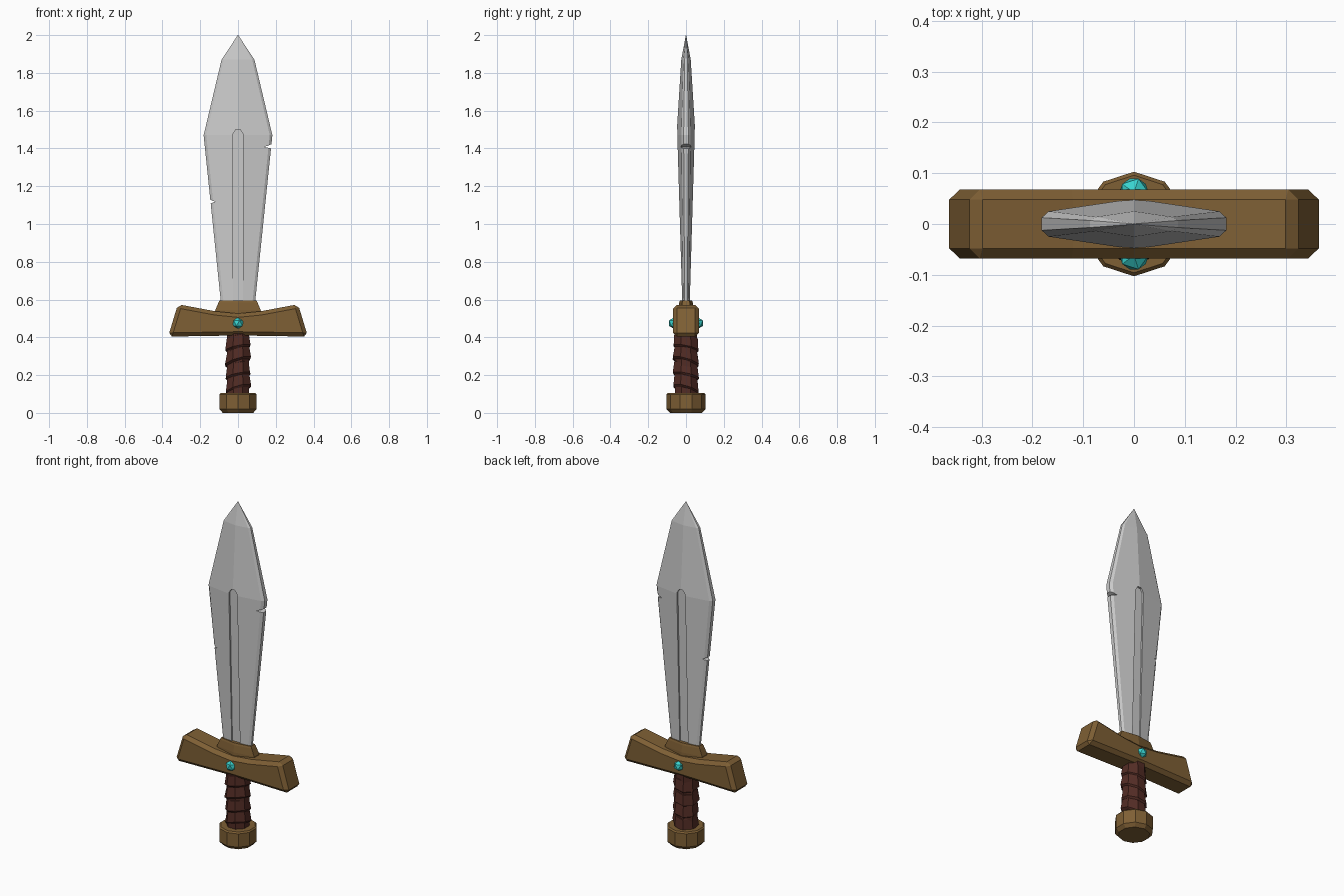
import bpy, bmesh, random
from math import cos, sin, pi, radians

if "Cube" in bpy.data.objects:
    bpy.data.objects.remove(bpy.data.objects["Cube"])

random.seed(4)


def material(name, color):
    m = bpy.data.materials.new(name)
    m.diffuse_color = (*color, 1)
    m.use_nodes = True
    m.node_tree.nodes["Principled BSDF"].inputs["Base Color"].default_value = m.diffuse_color
    return m


BRONZE = material("bronze", (0.21, 0.115, 0.035))
LEATHER = material("leather", (0.085, 0.025, 0.018))
TEAL = material("teal", (0.04, 0.65, 0.62))


def finish(name, bm, mat=None):
    bmesh.ops.recalc_face_normals(bm, faces=bm.faces)
    me = bpy.data.meshes.new(name)
    bm.to_mesh(me)
    bm.free()
    ob = bpy.data.objects.new(name, me)
    bpy.context.collection.objects.link(ob)
    if mat:
        me.materials.append(mat)
    return ob


def loft(name, rings, mat=None):
    """Skin a closed body through rings of equal point count."""
    bm = bmesh.new()
    rows = [[bm.verts.new(p) for p in r] for r in rings]
    n = len(rows[0])
    for a, b in zip(rows, rows[1:]):
        for i in range(n):
            j = (i + 1) % n
            bm.faces.new((a[i], a[j], b[j], b[i]))
    bm.faces.new(rows[0])
    bm.faces.new(rows[-1])
    return finish(name, bm, mat)


def prism(name, pts, y0, y1, mat=None):
    return loft(name, [[(x, y, z) for x, z in pts] for y in (y0, y1)], mat)


def ring(n, r, z, turn=0.0):
    return [(r * cos(turn + 2 * pi * i / n), r * sin(turn + 2 * pi * i / n), z)
            for i in range(n)]


# blade: flattened eight-sided section with narrow chamfers along the edges
def blade_ring(z, w, t, edge, ch):
    half = [(w, edge / 2), (w - ch, edge), (0, t), (ch - w, edge), (-w, edge / 2)]
    return [(x, y, z) for x, y in half] + [(-x, -y, z) for x, y in half]


blade = loft("blade", [
    blade_ring(0.56, 0.088, 0.022, 0.014, 0.014),
    blade_ring(1.47, 0.182, 0.050, 0.025, 0.014),
    blade_ring(1.87, 0.087, 0.025, 0.014, 0.012),
    blade_ring(2.00, 0.001, 0.001, 0.0006, 0.0004)])

# cutters: a groove on each face and two battle nicks
cutters = []
outline = [(-0.027, 0.50), (0.027, 0.50), (0.027, 1.475), (0.012, 1.50),
           (-0.012, 1.50), (-0.027, 1.475)]
for side, label in ((-1, "front"), (1, "back")):
    floor = [(x, side * (0.010 + 0.026 * (z - 0.5)), z) for x, z in outline]
    outer = [(x, side * 0.12, z) for x, z in outline]
    cutters.append(loft("groove_cutter_" + label, [floor, outer]))
cutters.append(prism("nick_cutter_right", [(0.137, 1.408), (0.20, 1.395), (0.20, 1.432),
                                           (0.16, 1.415)], -0.1, 0.1))
cutters.append(prism("nick_cutter_left", [(-0.122, 1.118), (-0.18, 1.095),
                                          (-0.18, 1.145), (-0.14, 1.125)], -0.1, 0.1))
for c in cutters:
    c.hide_render = True
    c.hide_viewport = True
    mod = blade.modifiers.new(c.name, 'BOOLEAN')
    mod.operation = 'DIFFERENCE'
    mod.solver = 'EXACT'
    mod.object = c

# crossguard: upswept bar with chamfered edges
half = [(0.37, 0.404), (0.318, 0.575), (0.12, 0.538)]
guard = prism("crossguard", [(0, 0.41)] + half + [(0, 0.526)]
              + [(-x, z) for x, z in reversed(half)], -0.068, 0.068, BRONZE)
bev = guard.modifiers.new("chamfer", 'BEVEL')
bev.width = 0.02
bev.segments = 1
bev.limit_method = 'ANGLE'
bev.angle_limit = radians(40)


# collar at the blade root
def collar_ring(z, w, t):
    return [(x, y, z) for x, y in ((w, -t * 0.55), (w, t * 0.55), (0, t),
                                   (-w, t * 0.55), (-w, -t * 0.55), (0, -t))]


loft("blade_collar", [collar_ring(0.50, 0.125, 0.044), collar_ring(0.545, 0.12, 0.042),
                      collar_ring(0.585, 0.103, 0.036), collar_ring(0.596, 0.097, 0.032)],
     BRONZE)

# grip: octagonal core with slanted, uneven leather wraps
loft("grip_core", [ring(8, 0.063, 0.08, pi / 8), ring(8, 0.063, 0.43, pi / 8)], LEATHER)
for k in range(4):
    z0 = 0.125 + 0.073 * k
    tilt = 0.02 if k % 2 == 0 else 0.014
    rings = []
    for dz, r in ((-0.012, 0.058), (0, 0.071), (0.058, 0.062), (0.064, 0.055)):
        rings.append([(x * s, y * s * 1.03, z + tilt * (x - y) / 0.07)
                      for x, y, z in ring(8, r, z0 + dz, pi / 8)
                      for s in (random.uniform(0.96, 1.05),)])
    loft(f"grip_wrap_{k + 1}", rings, LEATHER)

# pommel
loft("pommel", [ring(10, 0.085, 0.0, pi / 2), ring(10, 0.103, 0.02, pi / 2),
                ring(10, 0.103, 0.098, pi / 2), ring(10, 0.096, 0.106, pi / 2)], BRONZE)

# gems on both faces of the guard
for side, label in ((-1, "front"), (1, "back")):
    bm = bmesh.new()
    bmesh.ops.create_icosphere(bm, subdivisions=1, radius=0.032)
    gem = finish("gem_" + label, bm, TEAL)
    gem.location = (0, side * 0.062, 0.475)
